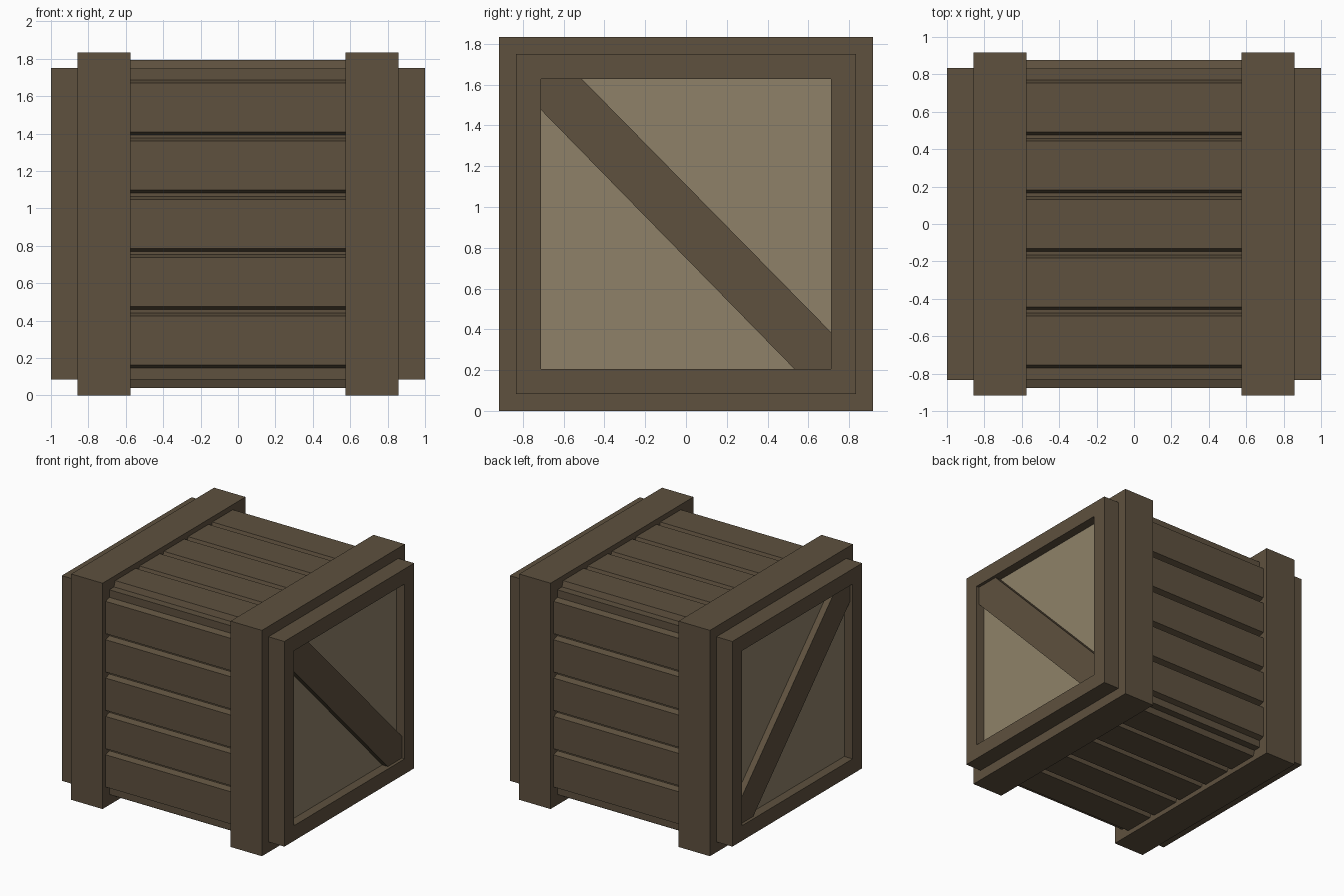
import bpy, bmesh, math
from mathutils import Matrix, Vector

if "Cube" in bpy.data.objects:
    bpy.data.objects.remove(bpy.data.objects["Cube"])

CZ = 0.917          # centre height of the crate


def material(name, rgb):
    m = bpy.data.materials.new(name)
    m.diffuse_color = (*rgb, 1)
    m.use_nodes = True
    m.node_tree.nodes["Principled BSDF"].inputs["Base Color"].default_value = m.diffuse_color
    return m


dark_wood = material("dark wood", (0.112, 0.082, 0.049))
pale_wood = material("pale wood", (0.275, 0.222, 0.140))


def prism(name, profile, x0, x1, mat, angle=0.0):
    """Extrude a (y, z) profile, relative to the crate centre, from x0 to x1."""
    bm = bmesh.new()
    rot = Matrix.Rotation(angle, 3, 'X')
    rings = []
    for x in (x0, x1):
        rings.append([bm.verts.new(rot @ Vector((x, y, z)) + Vector((0, 0, CZ)))
                      for y, z in profile])
    a, b = rings
    n = len(profile)
    bm.faces.new(a)
    bm.faces.new(b[::-1])
    for i in range(n):
        j = (i + 1) % n
        bm.faces.new((a[i], b[i], b[j], a[j]))
    bmesh.ops.recalc_face_normals(bm, faces=bm.faces)
    me = bpy.data.meshes.new(name)
    bm.to_mesh(me)
    bm.free()
    me.materials.append(mat)
    ob = bpy.data.objects.new(name, me)
    bpy.context.collection.objects.link(ob)
    return ob


def square(h):
    return [(-h, -h), (h, -h), (h, h), (-h, h)]


# Inner box behind the slats
prism("core_box", square(0.831), -0.6, 0.6, dark_wood)

# Five bevelled slats on each of the four long sides
for side, label in enumerate(("top", "back", "bottom", "front")):
    for i in range(5):
        c = (i - 2) * 0.3115
        slat = [(c - 0.149, 0.825), (c + 0.149, 0.825),
                (c + 0.131, 0.876), (c - 0.131, 0.876)]
        prism(f"{label}_slat_{i + 1}", slat, -0.58, 0.58, dark_wood,
              -side * math.pi / 2)

# Both ends: thick band, picture frame, recessed panel and diagonal brace
for s, label in ((1, "right"), (-1, "left")):
    prism(f"{label}_band", square(0.917), s * 0.575, s * 0.857, dark_wood)
    prism(f"{label}_panel", square(0.72), s * 0.85, s * 0.925, pale_wood)

    # Four mitred rails form the frame
    o, n = 0.833, 0.71
    rail = [(-o, o), (o, o), (n, n), (-n, n)]
    for k in range(4):
        prism(f"{label}_frame_rail_{k + 1}", rail, s * 0.855, s * 1.0,
              dark_wood, k * math.pi / 2)

    brace = [(-n, n), (-0.51, n), (n, -0.53), (n, -n), (0.53, -n), (-n, 0.558)]
    prism(f"{label}_brace", brace, s * 0.92, s * 0.975, dark_wood)
